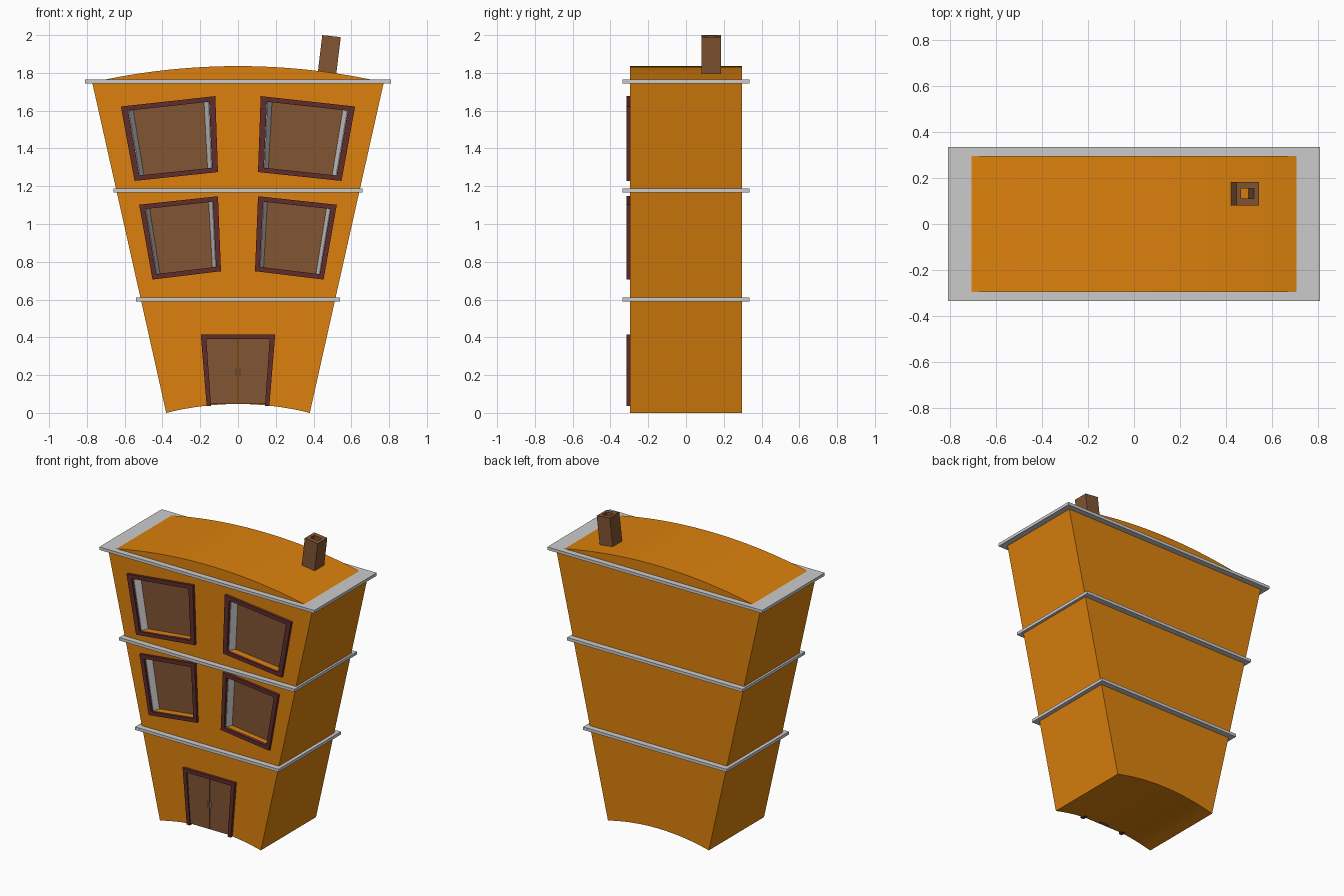
import bpy, bmesh
from math import sin, cos, tau

if "Cube" in bpy.data.objects:
    bpy.data.objects.remove(bpy.data.objects["Cube"])


def material(name, rgb):
    m = bpy.data.materials.new(name)
    m.diffuse_color = (*rgb, 1)
    m.use_nodes = True
    m.node_tree.nodes["Principled BSDF"].inputs["Base Color"].default_value = m.diffuse_color
    return m


ORANGE = material("orange_wall", (0.72, 0.22, 0.004))
BROWN = material("brown_wood", (0.22, 0.09, 0.033))
DARK = material("dark_trim", (0.115, 0.026, 0.024))


def finish(name, bm, mat=None):
    bmesh.ops.recalc_face_normals(bm, faces=bm.faces)
    me = bpy.data.meshes.new(name)
    bm.to_mesh(me)
    bm.free()
    ob = bpy.data.objects.new(name, me)
    bpy.context.collection.objects.link(ob)
    if mat:
        me.materials.append(mat)
    return ob


def prism(name, front, y0, y1, mat=None, back=None):
    """Solid between an x-z outline at y0 and one at y1."""
    bm = bmesh.new()
    a = [bm.verts.new((x, y0, z)) for x, z in front]
    b = [bm.verts.new((x, y1, z)) for x, z in (back or front)]
    n = len(a)
    bm.faces.new(a)
    bm.faces.new(b)
    for i in range(n):
        j = (i + 1) % n
        bm.faces.new((a[i], a[j], b[j], b[i]))
    return finish(name, bm, mat)


def tube(name, loops, mat):
    """Closed ring skinned through four matching loops."""
    bm = bmesh.new()
    vs = [[bm.verts.new(p) for p in loop] for loop in loops]
    n = len(vs[0])
    for k in range(len(vs)):
        p, q = vs[k], vs[(k + 1) % len(vs)]
        for i in range(n):
            j = (i + 1) % n
            bm.faces.new((p[i], p[j], q[j], q[i]))
    return finish(name, bm, mat)


def box(name, x0, x1, y0, y1, z0, z1, mat=None):
    return prism(name, [(x0, z0), (x1, z0), (x1, z1), (x0, z1)], y0, y1, mat)


def at(q, u, v):
    """Point inside a quad given as top-left, top-right, bottom-right, bottom-left."""
    return tuple((1 - v) * ((1 - u) * q[0][k] + u * q[1][k])
                 + v * ((1 - u) * q[3][k] + u * q[2][k]) for k in (0, 1))


def sub(q, u0, u1, v0, v1):
    return [at(q, u0, v0), at(q, u1, v0), at(q, u1, v1), at(q, u0, v1)]


def arc(half, z_end, rise, n=24):
    """Circular arc from -half to +half with the given rise."""
    r = (half * half + rise * rise) / (2 * rise)
    xs = [-half + 2 * half * i / n for i in range(n + 1)]
    return [(x, z_end + rise - r + (r * r - x * x) ** 0.5) for x in xs]


# Flared house body with arched base and roof
DEPTH = 0.297
body = prism("house_body", arc(0.38, 0, 0.047) + arc(0.772, 1.75, 0.086)[::-1],
             -DEPTH, DEPTH, ORANGE)

# Floor ledges
for label, hx, z in (("lower", 0.54, 0.6), ("middle", 0.66, 1.177), ("roof", 0.81, 1.754)):
    box(label + "_ledge", -hx, hx, -0.336, 0.336, z - 0.01, z + 0.01)

# Windows: opening, frame, grey slanted reveals and recessed pane
FRONT, PANE = -0.315, -0.25
rows = (("upper", [(-0.62, 1.622), (-0.12, 1.677), (-0.106, 1.275), (-0.548, 1.228)]),
        ("lower", [(-0.523, 1.102), (-0.106, 1.147), (-0.09, 0.75), (-0.453, 0.706)]))
for row, quad in rows:
    for side, s in (("left", 1), ("right", -1)):
        q = [(s * x, z) for x, z in quad]
        name = f"{row}_{side}_"
        inner = sub(q, 0.068, 0.932, 0.065, 0.935)
        cutter = prism(name + "cutter", inner, -0.4, PANE)
        cutter.hide_render = True
        mod = body.modifiers.new("opening", 'BOOLEAN')
        mod.operation = 'DIFFERENCE'
        mod.solver = 'EXACT'
        mod.object = cutter
        bpy.context.view_layer.objects.active = body
        bpy.ops.object.modifier_apply(modifier=mod.name)
        bpy.data.objects.remove(cutter)
        tube(name + "window_frame",
             [[(x, y, z) for x, z in p] for p, y in
              ((q, FRONT), (inner, FRONT), (inner, -0.29), (q, -0.29))], DARK)
        prism(name + "window_pane", inner, PANE - 0.006, PANE + 0.004, BROWN)
        for edge, w, w0 in ((0, 0.065, 0.008), (1, 0.935, 0.992)):
            prism(name + f"window_reveal_{edge + 1}",
                  sub(inner, *sorted((edge, w0)), 0, 1), -0.297, PANE - 0.004,
                  back=sub(inner, *sorted((edge, w)), 0, 1))

# Double door with frame, seam and handles
door = [(-0.197, 0.415), (0.197, 0.415), (0.166, 0.037), (-0.166, 0.037)]
prism("door_lintel", sub(door, 0, 1, 0, 0.065), FRONT, -0.28, DARK)
for side, s in (("left", -1), ("right", 1)):
    d = [(s * x, z) for x, z in door]
    prism(side + "_door_post", sub(d, 0.93, 1, 0.065, 1), FRONT, -0.28, DARK)
    prism(side + "_door_leaf", sub(d, 0.505, 0.93, 0.065, 0.975), -0.306, -0.28, BROWN)
    x0, x1 = sorted((s * 0.008, s * 0.014))
    box(side + "_door_handle", x0, x1, -0.316, -0.304, 0.195, 0.235)

# Leaning hollow chimney
def ring(xa, za, xb, zb, ya, yb):
    return [(xa, ya, za), (xb, ya, zb), (xb, yb, zb), (xa, yb, za)]


tube("chimney", [ring(0.42, 1.78, 0.517, 1.768, 0.081, 0.184),
                 ring(0.446, 2.0, 0.544, 1.989, 0.081, 0.184),
                 ring(0.467, 1.998, 0.522, 1.991, 0.112, 0.154),
                 ring(0.441, 1.778, 0.496, 1.77, 0.112, 0.154)], BROWN)
